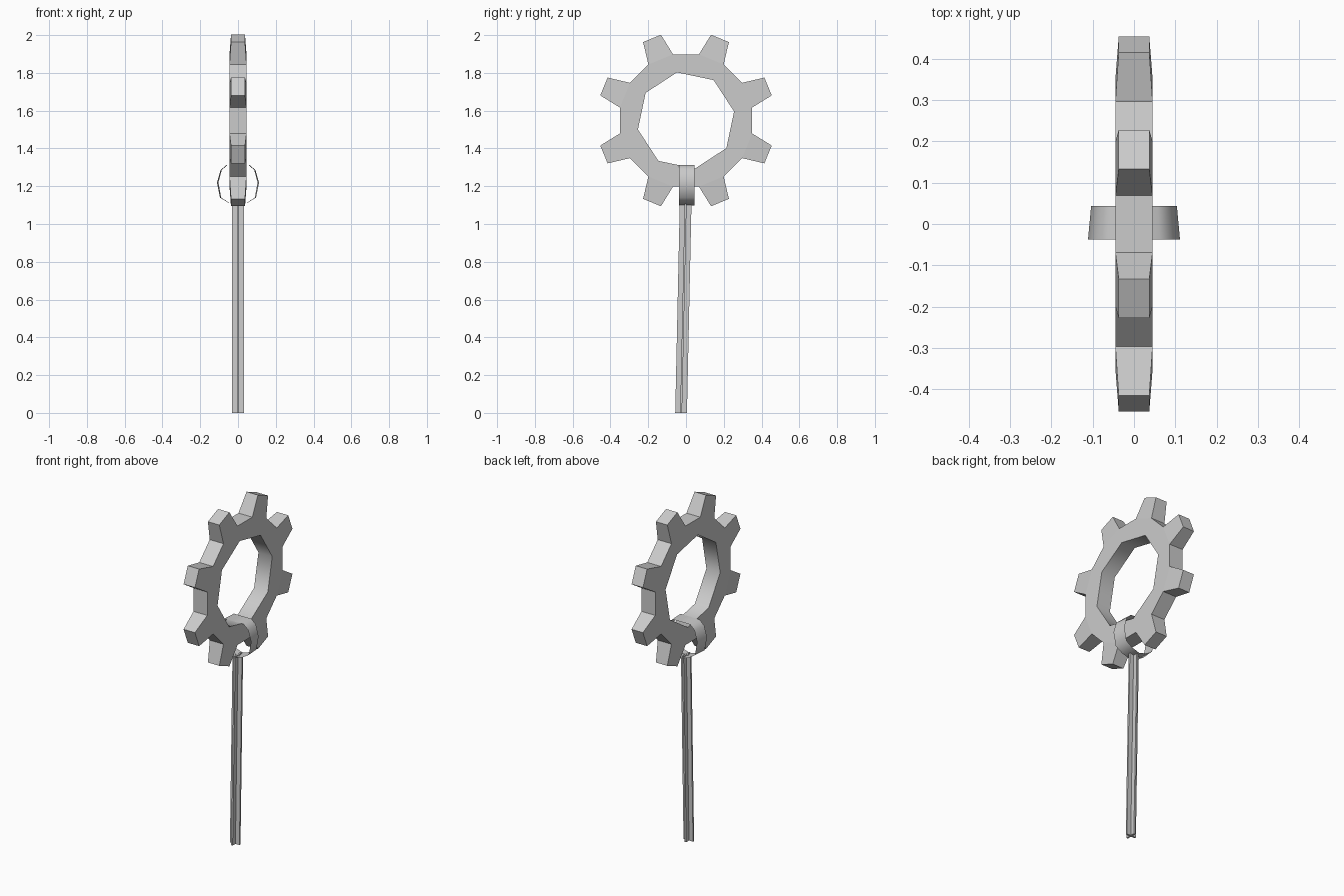
import bpy, bmesh
from math import radians, sin, cos

cube = bpy.data.objects.get("Cube")
if cube:
    bpy.data.objects.remove(cube)

grey = bpy.data.materials.new("plain grey")
grey.use_nodes = True
grey.diffuse_color = (0.6, 0.6, 0.6, 1)
grey.node_tree.nodes["Principled BSDF"].inputs["Base Color"].default_value = (0.6, 0.6, 0.6, 1)

CENTRE_Z = 1.548


def finish(bm, name, smooth=None):
    bmesh.ops.recalc_face_normals(bm, faces=bm.faces)
    mesh = bpy.data.meshes.new(name)
    bm.to_mesh(mesh)
    bm.free()
    mesh.materials.append(grey)
    obj = bpy.data.objects.new(name, mesh)
    bpy.context.collection.objects.link(obj)
    if smooth:
        bpy.ops.object.select_all(action='DESELECT')
        obj.select_set(True)
        bpy.context.view_layer.objects.active = obj
        bpy.ops.object.shade_smooth_by_angle(angle=radians(smooth))
    return obj


def polar(bm, x, radius, degrees):
    a = radians(degrees)
    return bm.verts.new((x, radius * cos(a), CENTRE_Z + radius * sin(a)))


# Gear wheel: eight tapered teeth around a twisted octagonal hole
bm = bmesh.new()
sides = []
for s in (-1, 1):
    outer, inner = [], []
    for i in range(8):
        mid = 22.5 + 45 * i
        root_a, root_b = polar(bm, s * .045, .357, mid - 11.4), polar(bm, s * .045, .357, mid + 11.4)
        tip_a, tip_b = polar(bm, s * .037, .473, mid - 6.2), polar(bm, s * .037, .473, mid + 6.2)
        outer.append((root_a, tip_a, tip_b, root_b))
        inner.append(polar(bm, s * .045, .259, 10.6 + 45 * i))
    for i in range(8):
        j = (i + 1) % 8
        a, b, c, d = outer[i]
        bm.faces.new((a, b, c, d))                         # tooth side
        bm.faces.new((inner[i], a, d))                     # rim under tooth
        bm.faces.new((inner[i], d, outer[j][0], inner[j])) # rim between teeth
    sides.append(([v for tooth in outer for v in tooth], inner))
for left, right in zip(*sides):
    n = len(left)
    for i in range(n):
        j = (i + 1) % n
        bm.faces.new((left[i], left[j], right[j], right[i]))
gear = finish(bm, "gear_wheel")
gear.data.polygons.foreach_set("use_smooth", [False] * len(gear.data.polygons))
# The hole wall is smooth, everything else flat
for p in gear.data.polygons:
    radius = (p.center.y ** 2 + (p.center.z - CENTRE_Z) ** 2) ** .5
    p.use_smooth = abs(p.normal.x) < .1 and radius < .27

# Open strap that loops through the hole and under the rim
half = [(.06, 1.312), (.09, 1.285), (.108, 1.22), (.093, 1.14), (.05, 1.113)]
loop = half + [(0, 1.098)] + [(-x, z) for x, z in reversed(half)]
bm = bmesh.new()
front = [bm.verts.new((x * 1.03, -.037, z)) for x, z in loop]
back = [bm.verts.new((x * .96, .044, z)) for x, z in loop]
for i in range(len(loop)):
    j = (i + 1) % len(loop)
    bm.faces.new((front[i], front[j], back[j], back[i]))
finish(bm, "strap", 60)

# Leaning pole with a cross-shaped section
W, T = .031, .005
section = [(T, T), (T, W), (-T, W), (-T, T), (-W, T), (-W, -T),
           (-T, -T), (-T, -W), (T, -W), (T, -T), (W, -T), (W, T)]
bm = bmesh.new()
low = [bm.verts.new((x, y - .026, 0)) for x, y in section]
high = [bm.verts.new((x, y - .002, 1.105)) for x, y in section]
for i in range(12):
    j = (i + 1) % 12
    bm.faces.new((low[i], low[j], high[j], high[i]))
bm.faces.new(low)
bm.faces.new(high)
finish(bm, "pole")
